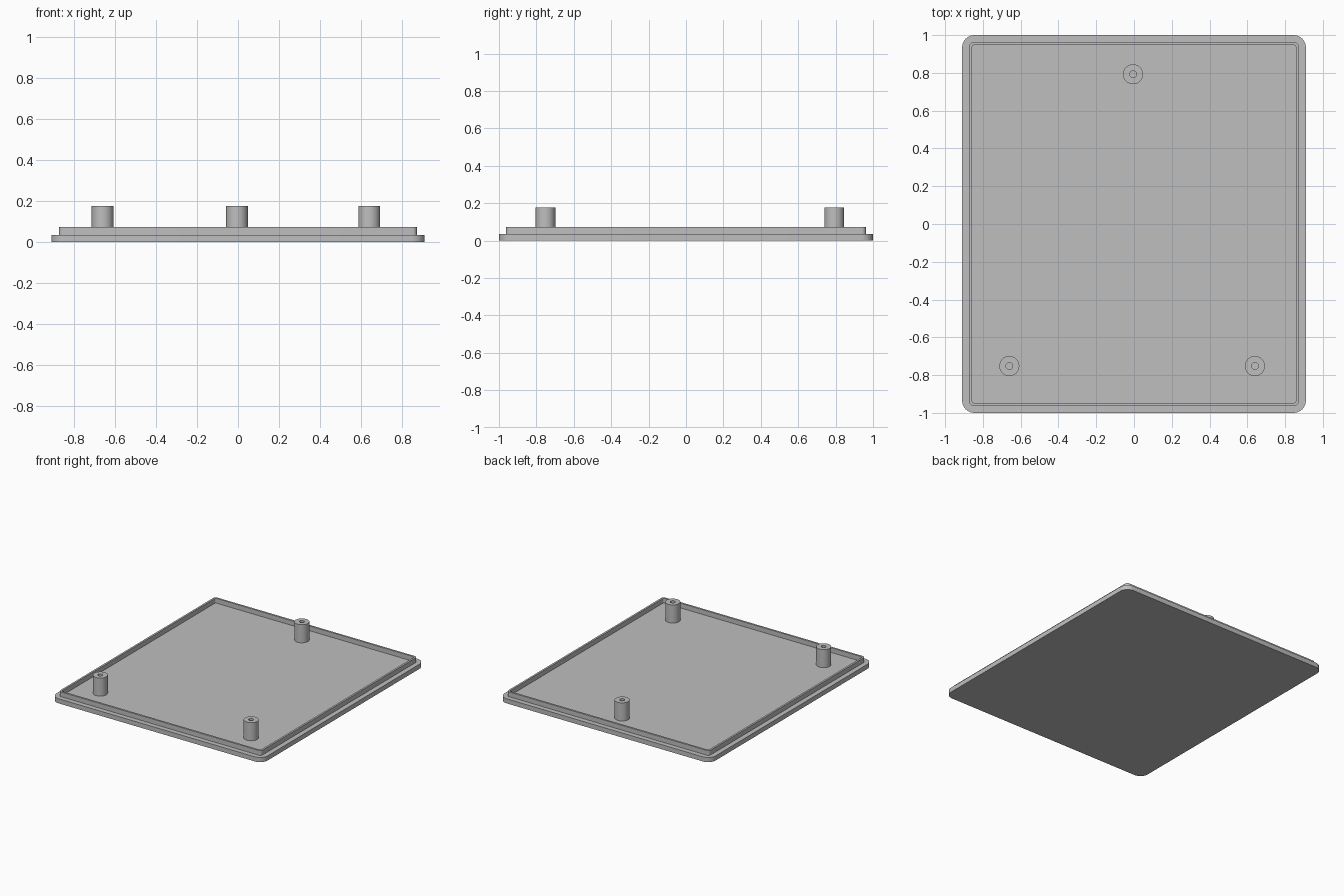
import bpy, bmesh, math

cube = bpy.data.objects.get("Cube")
if cube:
    bpy.data.objects.remove(cube)

grey = bpy.data.materials.new("plain grey")
grey.use_nodes = True
grey.diffuse_color = (0.52, 0.52, 0.52, 1)
grey.node_tree.nodes["Principled BSDF"].inputs["Base Color"].default_value = grey.diffuse_color

BASE_TOP, LIP_TOP, POST_TOP = 0.036, 0.073, 0.177


def rounded_rect(hx, hy, r, steps=8):
    """Counter-clockwise outline of a rectangle with rounded corners."""
    pts = []
    for k, (sx, sy) in enumerate([(1, 1), (-1, 1), (-1, -1), (1, -1)]):
        for i in range(steps + 1):
            a = math.pi / 2 * (k + i / steps)
            pts.append((sx * (hx - r) + r * math.cos(a), sy * (hy - r) + r * math.sin(a)))
    return pts


def circle(r, n=32):
    return [(r * math.cos(math.tau * i / n), r * math.sin(math.tau * i / n)) for i in range(n)]


def loft(name, loops, cap_ends, location=(0, 0, 0)):
    """Skin successive (outline, z) loops, then cap or close the strip."""
    bm = bmesh.new()
    rings = [[bm.verts.new((x, y, z)) for x, y in pts] for pts, z in loops]
    pairs = list(zip(rings, rings[1:]))
    if cap_ends:
        bm.faces.new(rings[0])
        bm.faces.new(rings[-1])
    else:
        pairs.append((rings[-1], rings[0]))
    for a, b in pairs:
        for i in range(len(a)):
            j = (i + 1) % len(a)
            bm.faces.new((a[i], a[j], b[j], b[i]))
    bmesh.ops.recalc_face_normals(bm, faces=bm.faces)
    mesh = bpy.data.meshes.new(name)
    bm.to_mesh(mesh)
    bm.free()
    mesh.materials.append(grey)
    obj = bpy.data.objects.new(name, mesh)
    obj.location = location
    bpy.context.collection.objects.link(obj)
    bpy.ops.object.select_all(action="DESELECT")
    obj.select_set(True)
    bpy.context.view_layer.objects.active = obj
    bpy.ops.object.shade_smooth_by_angle(angle=math.radians(30))
    return obj


# Base plate with rounded corners
plate = rounded_rect(0.91, 1.0, 0.065)
loft("base_plate", [(plate, 0), (plate, BASE_TOP)], True)

# Raised lip running around the plate
outer = rounded_rect(0.872, 0.962, 0.022)
inner = rounded_rect(0.857, 0.947, 0.01)
loft("rim_lip", [(outer, BASE_TOP), (outer, LIP_TOP), (inner, LIP_TOP), (inner, BASE_TOP)], False)

# Screw posts with a bored hole
wall, bore = circle(0.053), circle(0.018)
posts = {"front_right_post": (-0.66, -0.752), "front_left_post": (0.64, -0.752), "back_post": (-0.005, 0.793)}
for name, (x, y) in posts.items():
    loft(name, [(wall, BASE_TOP), (wall, POST_TOP), (bore, POST_TOP), (bore, BASE_TOP)], False, (x, y, 0))
